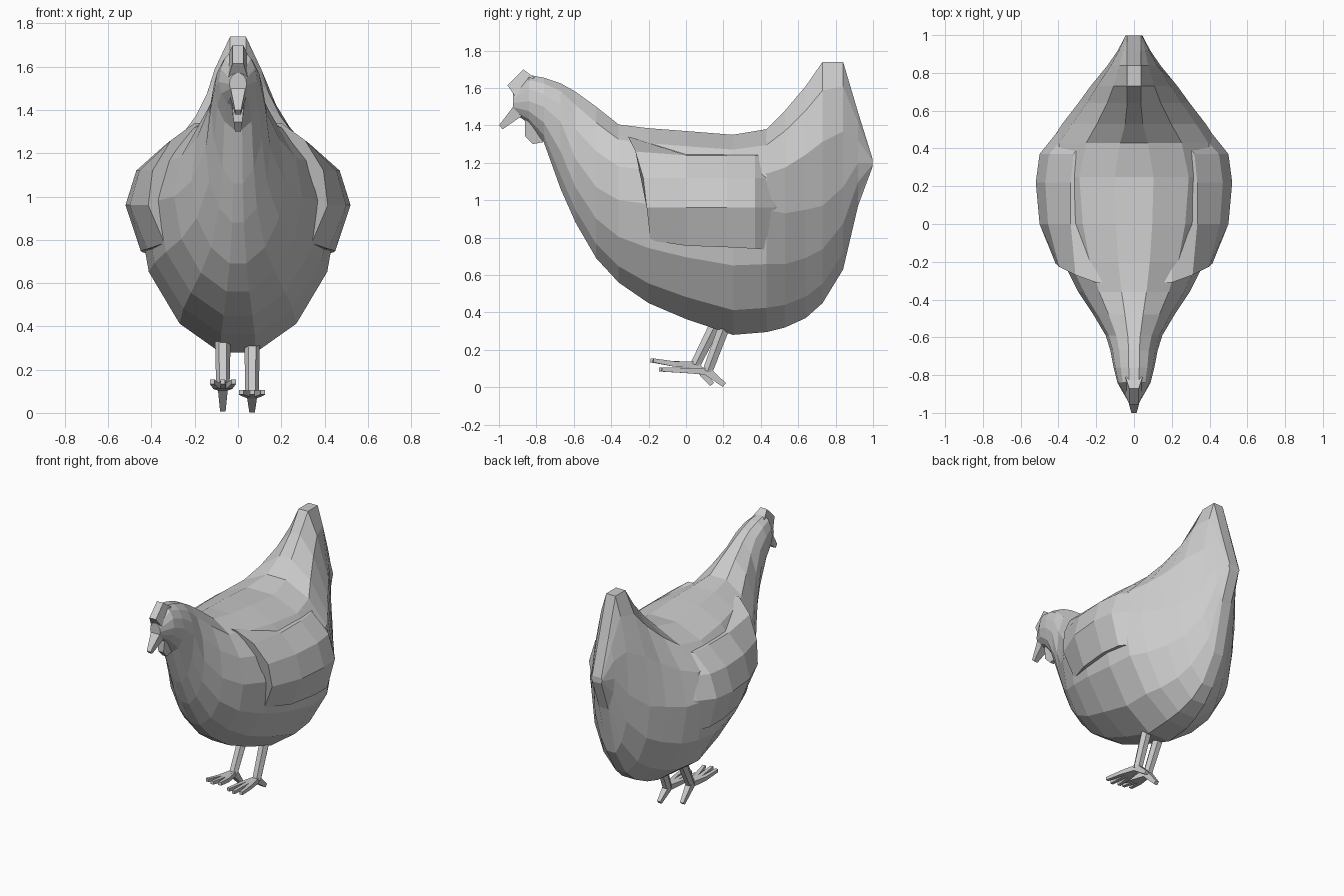
import bpy, bmesh, math
from mathutils import Vector

if "Cube" in bpy.data.objects:
    bpy.data.objects.remove(bpy.data.objects["Cube"])


def make(name, verts, faces):
    me = bpy.data.meshes.new(name)
    bm = bmesh.new()
    vs = [bm.verts.new(v) for v in verts]
    for f in faces:
        bm.faces.new([vs[i] for i in f])
    bmesh.ops.recalc_face_normals(bm, faces=bm.faces)
    bm.to_mesh(me)
    bm.free()
    ob = bpy.data.objects.new(name, me)
    bpy.context.collection.objects.link(ob)
    return ob


def loft(name, rings):
    """Skin equal-length closed rings and cap both ends."""
    n = len(rings[0])
    verts = [p for r in rings for p in r]
    faces = [(k * n + i, k * n + (i + 1) % n, (k + 1) * n + (i + 1) % n, (k + 1) * n + i)
             for k in range(len(rings) - 1) for i in range(n)]
    faces += [tuple(range(n)), tuple((len(rings) - 1) * n + i for i in range(n))]
    return make(name, verts, faces)


def limb(name, points, radii, sides=4):
    """Tapered faceted tube along a path."""
    pts = [Vector(p) for p in points]
    d = (pts[-1] - pts[0]).normalized()
    side = d.cross(Vector((1, 0, 0))).normalized()
    up = d.cross(side)
    rings = []
    for p, r in zip(pts, radii):
        rings.append([p + r * (math.cos(a) * side + math.sin(a) * up)
                      for a in [2 * math.pi * (i + .5) / sides for i in range(sides)]])
    return loft(name, rings)


def slab(name, outline, half):
    """Side-profile plate; half gives the half-thickness at each outline point."""
    rings = [[(s * h, y, z) for (y, z), h in zip(outline, half)] for s in (-1, 1)]
    return loft(name, rings)


# Body with neck and tail: y, top z, bottom z, half-width, widest z, upper taper
STATIONS = [
    (-.925, 1.57, 1.47, .04, 1.52, 1), (-.84, 1.67, 1.41, .088, 1.53, .85),
    (-.76, 1.655, 1.31, .108, 1.50, .9), (-.67, 1.625, 1.06, .125, 1.42, 1),
    (-.59, 1.58, .88, .15, 1.22, 1), (-.48, 1.50, .69, .215, 1.07, 1),
    (-.36, 1.405, .56, .295, 1.0, 1), (-.2, 1.385, .45, .375, .98, 1),
    (0, 1.37, .365, .435, .96, 1), (.25, 1.35, .28, .465, .95, 1),
    (.43, 1.38, .295, .445, .95, 1.2), (.53, 1.48, .32, .38, .93, 1.4),
    (.64, 1.61, .37, .295, .95, 1.55), (.73, 1.74, .45, .23, .97, 1.6),
    (.84, 1.74, .63, .14, 1.07, 1.3), (.92, 1.47, .97, .085, 1.2, .8),
    (.998, 1.22, 1.18, .045, 1.2, .5)]
N = 14
HALF = math.pi / N
rings = []
for y, zt, zb, w, zm, p in STATIONS:
    ring = []
    for i in range(N):
        a = math.pi / 2 + HALF + i * 2 * HALF
        c, s = math.cos(a), math.sin(a)
        h = (zt - zm) if s > 0 else (zm - zb)
        q = p if s > 0 else 1.15
        x = w * abs(c) ** q
        if y > .5:
            x = max(x, .036)
        ring.append((math.copysign(x, c), y, zm + h * s / math.cos(HALF)))
    rings.append(ring)
loft("body", rings)

# Wings: columns of (y of each row, outward x of each row), top to bottom
ROWS = [1.34, 1.26, 1.12, .96, .785]
WING = [((-.31, -.27, -.228, -.21, -.19), (.20, .31, .395, .415, .34)),
        ((0,) * 5, (.20, .335, .455, .50, .42)),
        ((.22,) * 5, (.19, .335, .47, .52, .45)),
        ((.37,) * 5, (.17, .32, .45, .50, .44)),
        ((.47,) * 5, (.12, .25, .36, .42, .375)),
        ((.56,) * 5, (.10, .18, .27, .33, .29))]
for sx, label in ((-1, "left"), (1, "right")):
    rings = []
    for k, (ys, xs) in enumerate(WING):
        zs = list(ROWS)
        if k:
            zs[0] -= .08
            zs[1] -= .02
            zs[-1] -= .02 + .008 * k
        outer = [(sx * x, y, z) for x, y, z in zip(xs, ys, zs)]
        inner = [(sx * (x - .11), y, z) for x, y, z in zip(xs, ys, zs)]
        rings.append(outer + inner[::-1])
    loft(label + "_wing", rings)

# Beak, comb and wattle
limb("beak", [(0, -.88, 1.495), (0, -.99, 1.39)], [.055, .02])
slab("comb", [(-.955, 1.615), (-.87, 1.70), (-.81, 1.655), (-.91, 1.55)], [.025, .025, .045, .045])
slab("wattle", [(-.86, 1.45), (-.862, 1.345), (-.82, 1.30), (-.765, 1.31), (-.76, 1.42)],
     [.03, .02, .014, .014, .03])

# Legs and feet; the left foot is set slightly ahead and higher
for label, x, dy, dz in (("left", -.07, -.065, .035), ("right", .065, 0, 0)):
    ankle = (x, .115 + dy, .085 + dz)
    limb(label + "_leg", [(x, .225 + dy * .7, .38), ankle], [.037, .031], 6)
    for j, (tx, ty) in enumerate(((-.05, -.13), (0, -.145), (.05, -.13))):
        limb(f"{label}_toe_{j + 1}",
             [ankle, (x + tx * .6, .0 + dy, .09 + dz), (x + tx, ty + dy * .7, .095 + dz * 1.4)],
             [.026, .02, .015])
    limb(label + "_hind_toe", [ankle, (x, .205 + dy, .012 + dz * .1)], [.032, .018])
